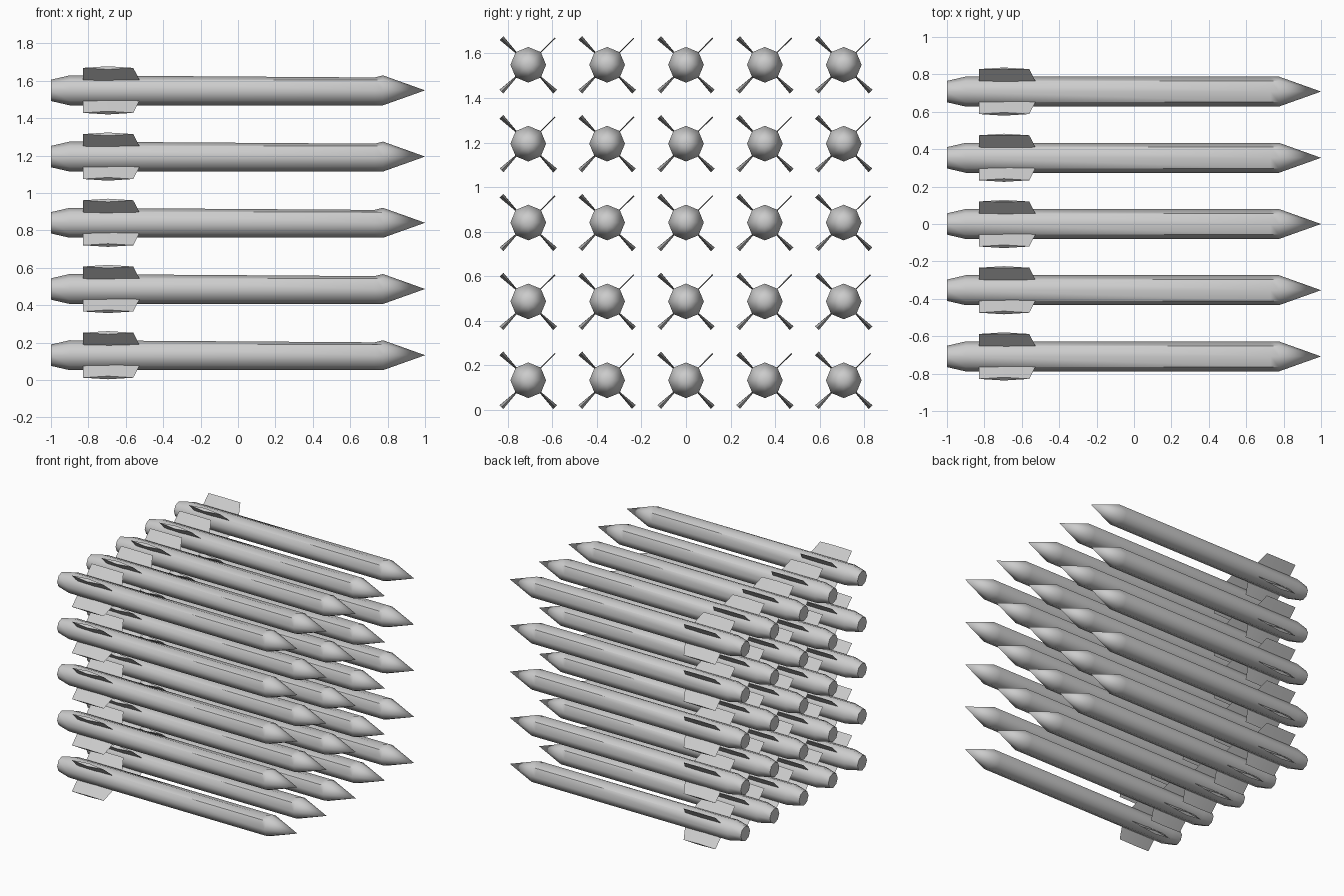
import bpy, bmesh, math
from mathutils import Matrix

if "Cube" in bpy.data.objects:
    bpy.data.objects.remove(bpy.data.objects["Cube"])

SIDES, PITCH, Z0 = 8, 0.354, 0.133


def finish(bm, name):
    bmesh.ops.recalc_face_normals(bm, faces=bm.faces)
    mesh = bpy.data.meshes.new(name)
    bm.to_mesh(mesh)
    bm.free()
    mesh.polygons.foreach_set("use_smooth", [True] * len(mesh.polygons))
    mesh.set_sharp_from_angle(angle=math.radians(50))
    return mesh


def bridge(bm, a, b):
    n = len(a)
    for i in range(n):
        bm.faces.new((a[i], a[(i + 1) % n], b[(i + 1) % n], b[i]))


# Body: octagonal tube with tapered tail and pointed nose
def body_mesh():
    bm = bmesh.new()
    rings = []
    for x, r, dent in ((-1, 0.057, 1), (-0.9, 0.08, 1), (0.73, 0.08, 0.86), (0.775, 0.08, 1)):
        ring = []
        for i in range(SIDES):
            a = 2 * math.pi * i / SIDES
            k = r * (dent if i == SIDES // 4 else 1)   # shallow dip behind the nose
            ring.append(bm.verts.new((x, k * math.cos(a), k * math.sin(a))))
        rings.append(ring)
    for a, b in zip(rings, rings[1:]):
        bridge(bm, a, b)
    bm.faces.new(rings[0])
    tip = bm.verts.new((1, 0, 0))
    for i in range(SIDES):
        bm.faces.new((rings[-1][i], rings[-1][(i + 1) % SIDES], tip))
    return finish(bm, "body")


# Fins: four diagonal blades, thin at the root and lens-shaped at the tip
def fins_mesh():
    bm = bmesh.new()
    for q in range(4):
        rot = Matrix.Rotation(math.radians(45 + 90 * q), 4, 'X')
        thin = q == 0
        rings = []
        for r, front, t in ((0.06, -0.52, 0.002), (0.17, -0.56, 0.003 if thin else 0.012)):
            mid = (front - 0.83) / 2
            pts = ((-0.83, r, 0), (mid, r, t), (front, r, 0), (mid, r, -t))
            ring = [bm.verts.new(p) for p in pts]
            bmesh.ops.transform(bm, matrix=rot, verts=ring)
            rings.append(ring)
        bridge(bm, *rings)
        for ring in rings:
            bm.faces.new(ring)
    return finish(bm, "fins")


# Five by five stack of rockets
for mesh in (body_mesh(), fins_mesh()):
    for row in range(5):
        for col in range(5):
            ob = bpy.data.objects.new(f"rocket_{mesh.name}_{row}_{col}", mesh)
            ob.location = (0, (col - 2) * PITCH, Z0 + row * PITCH)
            bpy.context.collection.objects.link(ob)
